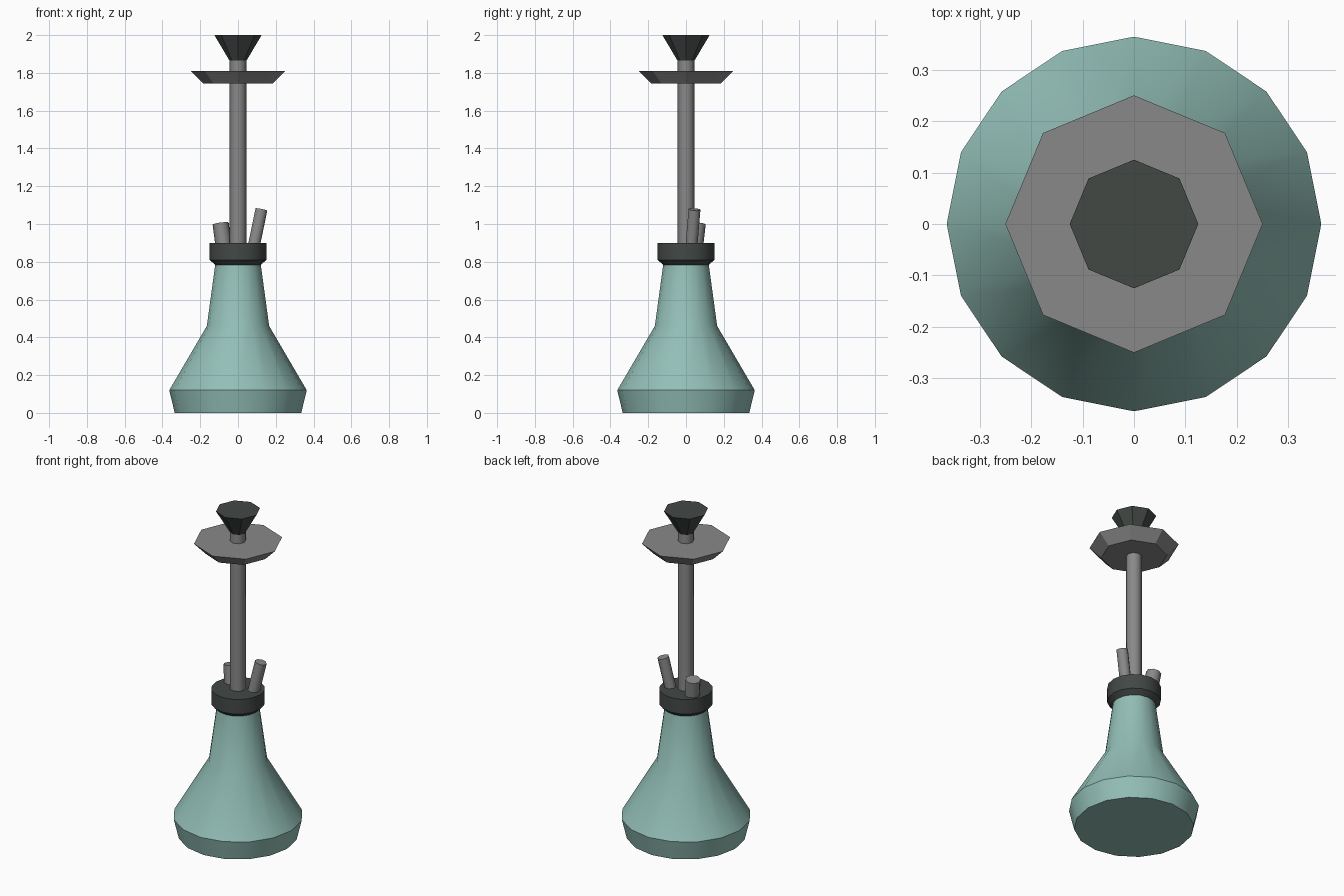
import bpy, bmesh, math
from mathutils import Vector

if "Cube" in bpy.data.objects:
    bpy.data.objects.remove(bpy.data.objects["Cube"])


def material(name, rgb):
    m = bpy.data.materials.new(name)
    m.diffuse_color = (*rgb, 1)
    m.use_nodes = True
    m.node_tree.nodes["Principled BSDF"].inputs["Base Color"].default_value = m.diffuse_color
    return m


GLASS = material("green_glass", (0.29, 0.52, 0.47))
DARK = material("dark_clay", (0.055, 0.065, 0.06))
METAL = material("grey_metal", (0.25, 0.25, 0.25))


def lathe(name, profile, sides, mat, smooth=True):
    """Closed solid from (radius, height) rings around z."""
    bm = bmesh.new()
    rings = [[bm.verts.new((r * math.cos(2 * math.pi * i / sides),
                            r * math.sin(2 * math.pi * i / sides), z))
              for i in range(sides)] for r, z in profile]
    for a, b in zip(rings, rings[1:]):
        for i in range(sides):
            j = (i + 1) % sides
            bm.faces.new((a[i], a[j], b[j], b[i]))
    bm.faces.new(rings[0][::-1])
    bm.faces.new(rings[-1])
    me = bpy.data.meshes.new(name)
    bm.to_mesh(me)
    bm.free()
    ob = bpy.data.objects.new(name, me)
    bpy.context.collection.objects.link(ob)
    me.materials.append(mat)
    if smooth:
        bpy.ops.object.select_all(action='DESELECT')
        ob.select_set(True)
        bpy.context.view_layer.objects.active = ob
        bpy.ops.object.shade_smooth_by_angle(
            angle=math.radians(46 if sides == 8 else 30))
    return ob


def port(name, base, tip, radius):
    """Short tilted tube between two points."""
    base, tip = Vector(base), Vector(tip)
    axis = tip - base
    ob = lathe(name, [(radius, 0), (radius, axis.length)], 8, METAL)
    ob.location = base
    ob.rotation_euler = axis.to_track_quat('Z', 'Y').to_euler()


# Glass vase and the collar on its neck
lathe("vase", [(0.335, 0), (0.364, 0.12), (0.165, 0.46), (0.12, 0.79)], 16, GLASS)
lathe("collar", [(0.117, 0.78), (0.15, 0.81), (0.15, 0.90)], 16, DARK)

# Central stem, ash tray and bowl
lathe("stem", [(0.044, 0.85), (0.044, 1.87)], 8, METAL)
lathe("tray", [(0.185, 1.745), (0.25, 1.81)], 8, METAL, smooth=False)
lathe("bowl", [(0.045, 1.865), (0.125, 2.0)], 8, DARK, smooth=False)

# Hose port and purge valve
port("hose_port", (0.079, 0.027, 0.86), (0.124, 0.045, 1.077), 0.034)
port("purge_valve", (-0.073, 0.045, 0.86), (-0.092, 0.062, 1.003), 0.043)
